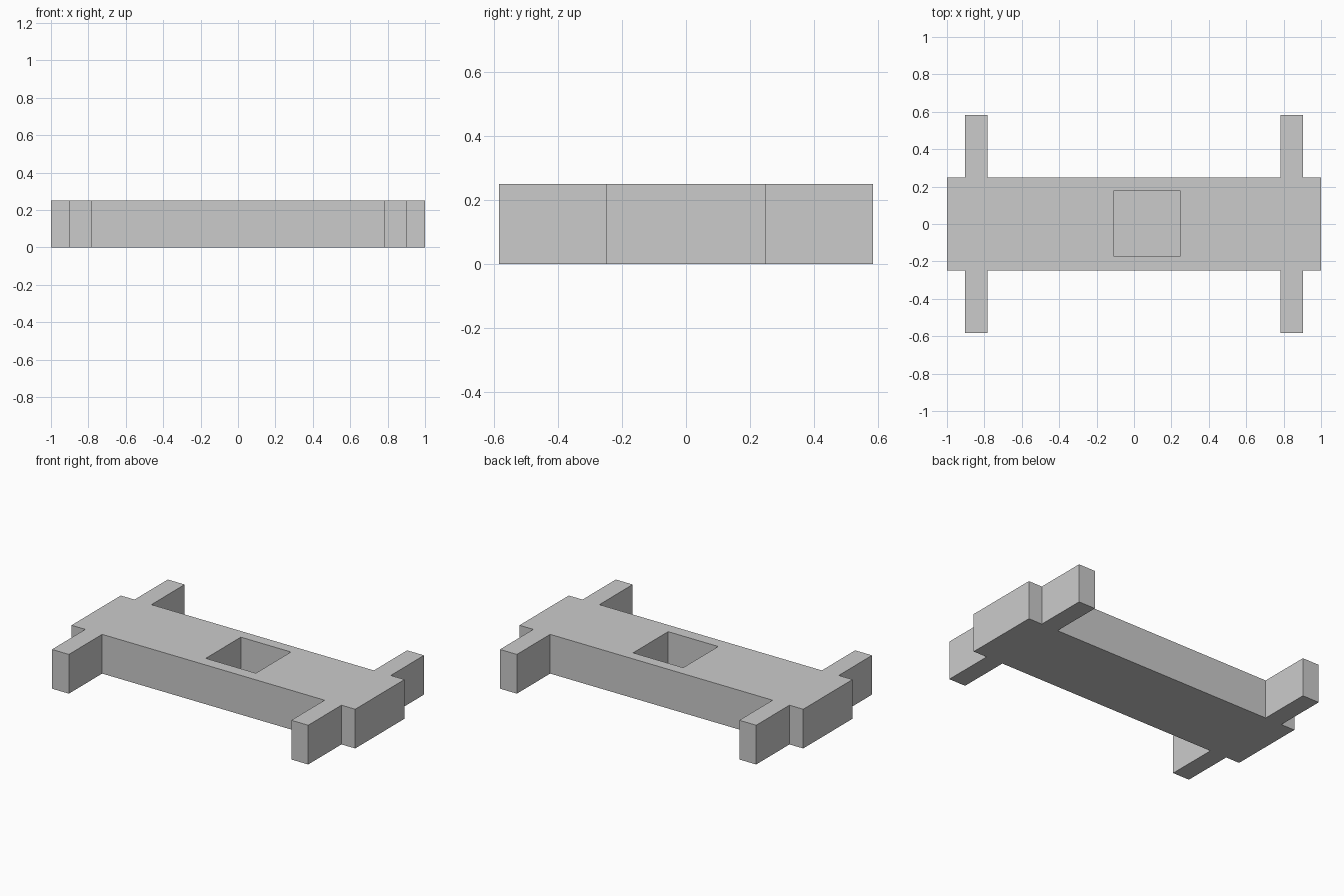
import bpy
import bmesh

cube = bpy.data.objects.get("Cube")
if cube:
    bpy.data.objects.remove(cube, do_unlink=True)

HEIGHT = 0.25
POCKET_FLOOR = 0.03

# Single grey material
grey = bpy.data.materials.new("plain grey")
grey.use_nodes = True
grey.diffuse_color = (0.6, 0.6, 0.6, 1)
grey.node_tree.nodes["Principled BSDF"].inputs["Base Color"].default_value = grey.diffuse_color


def prism(name, outline, bottom, top):
    """Extrude a flat outline (counter-clockwise) into a solid block."""
    bm = bmesh.new()
    face = bm.faces.new([bm.verts.new((x, y, bottom)) for x, y in outline])
    result = bmesh.ops.extrude_face_region(bm, geom=[face], use_keep_orig=True)
    moved = [v for v in result["geom"] if isinstance(v, bmesh.types.BMVert)]
    bmesh.ops.translate(bm, verts=moved, vec=(0, 0, top - bottom))
    bmesh.ops.recalc_face_normals(bm, faces=bm.faces)
    mesh = bpy.data.meshes.new(name)
    bm.to_mesh(mesh)
    bm.free()
    mesh.materials.append(grey)
    obj = bpy.data.objects.new(name, mesh)
    bpy.context.collection.objects.link(obj)
    return obj


# Slab with four arms: one quarter of the plan, mirrored on both axes
quarter = [(1, 0.248), (0.903, 0.248), (0.903, 0.583), (0.784, 0.583), (0.784, 0.248)]
back = quarter + [(-x, y) for x, y in reversed(quarter)]
plan = back + [(-x, -y) for x, y in back]
slab = prism("slab_with_arms", plan, 0, HEIGHT)

# Square pocket sunk into the top, a little off centre
left, right, front, rear = -0.106, 0.247, -0.173, 0.18
square = [(left, front), (right, front), (right, rear), (left, rear)]
cutter = prism("pocket_cutter", square, POCKET_FLOOR, HEIGHT + 0.1)
cutter.hide_render = True

pocket = slab.modifiers.new("pocket", "BOOLEAN")
pocket.operation = "DIFFERENCE"
pocket.solver = "EXACT"
pocket.object = cutter
bpy.context.view_layer.objects.active = slab
slab.select_set(True)
bpy.ops.object.modifier_apply(modifier=pocket.name)
bpy.data.objects.remove(cutter, do_unlink=True)
